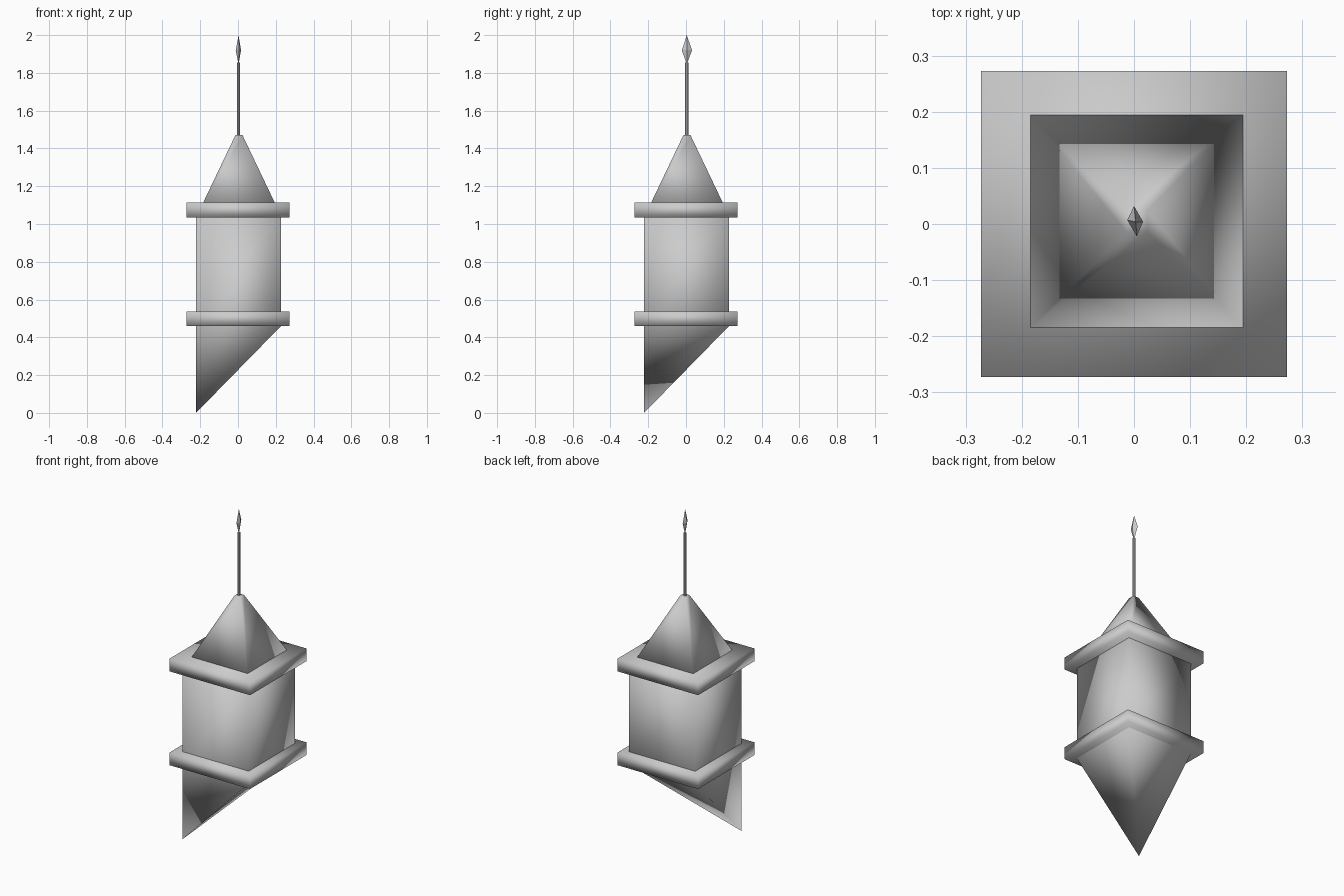
import bpy
import bmesh

cube = bpy.data.objects.get("Cube")
if cube:
    bpy.data.objects.remove(cube)

# One stone grey for the whole turret
stone = bpy.data.materials.new("stone_grey")
stone.use_nodes = True
grey = (0.6, 0.6, 0.6, 1)
stone.diffuse_color = grey
stone.node_tree.nodes["Principled BSDF"].inputs["Base Color"].default_value = grey


def square(lo, hi, z):
    return [(lo, lo, z), (hi, lo, z), (hi, hi, z), (lo, hi, z)]


def loft(name, sections, smooth=True):
    """Skin matching sections from bottom to top; a one-point section is a tip."""
    bm = bmesh.new()
    rings = [[bm.verts.new(p) for p in s] for s in sections]
    for low, high in zip(rings, rings[1:]):
        n = max(len(low), len(high))
        for i in range(n):
            j = (i + 1) % n
            if len(low) == 1:
                bm.faces.new((low[0], high[j], high[i]))
            elif len(high) == 1:
                bm.faces.new((low[i], low[j], high[0]))
            else:
                bm.faces.new((low[i], low[j], high[j], high[i]))
    for ring in (rings[0], rings[-1]):
        if len(ring) > 2:
            bm.faces.new(ring)
    bmesh.ops.recalc_face_normals(bm, faces=bm.faces)
    for f in bm.faces:
        f.smooth = smooth
    mesh = bpy.data.meshes.new(name)
    bm.to_mesh(mesh)
    bm.free()
    mesh.materials.append(stone)
    obj = bpy.data.objects.new(name, mesh)
    bpy.context.collection.objects.link(obj)
    return obj


# Square shaft, with a corbel below it that tapers into one corner
def corbel_shaft():
    bm = bmesh.new()
    lo, hi = -0.222, 0.228
    tip = bm.verts.new((lo, lo, 0.0))
    low = [bm.verts.new(p) for p in square(lo, hi, 0.46)]
    top = [bm.verts.new(p) for p in square(lo, hi, 1.06)]
    for i in range(4):
        j = (i + 1) % 4
        bm.faces.new((low[i], low[j], top[j], top[i]))
        bm.faces.new((tip, low[j], low[i]))
    bm.faces.new(top)
    bmesh.ops.recalc_face_normals(bm, faces=bm.faces)
    for f in bm.faces:
        f.smooth = True
    mesh = bpy.data.meshes.new("shaft_and_corbel")
    bm.to_mesh(mesh)
    bm.free()
    mesh.materials.append(stone)
    bpy.context.collection.objects.link(
        bpy.data.objects.new("shaft_and_corbel", mesh))


corbel_shaft()

# Projecting square bands
for name, z in (("lower_band", 0.46), ("upper_band", 1.035)):
    loft(name, [square(-0.273, 0.273, z), square(-0.273, 0.273, z + 0.078)])

# Steep blunt roof
loft("roof", [square(-0.186, 0.196, 1.11), square(-0.014, 0.024, 1.47)])

# Thin pole
bpy.ops.mesh.primitive_cylinder_add(vertices=8, radius=0.008, depth=0.39,
                                    location=(0.003, 0.004, 1.66))
pole = bpy.context.object
pole.name = "pole"
pole.data.materials.append(stone)
bpy.ops.object.shade_smooth_by_angle()

# Flattened diamond finial
diamond = [(0.005, -0.022, 1.92), (0.016, 0.004, 1.92),
           (0.0, 0.032, 1.92), (-0.012, 0.007, 1.92)]
loft("finial", [[(0.003, 0.004, 1.845)], diamond, [(0.003, 0.004, 2.0)]], False)
